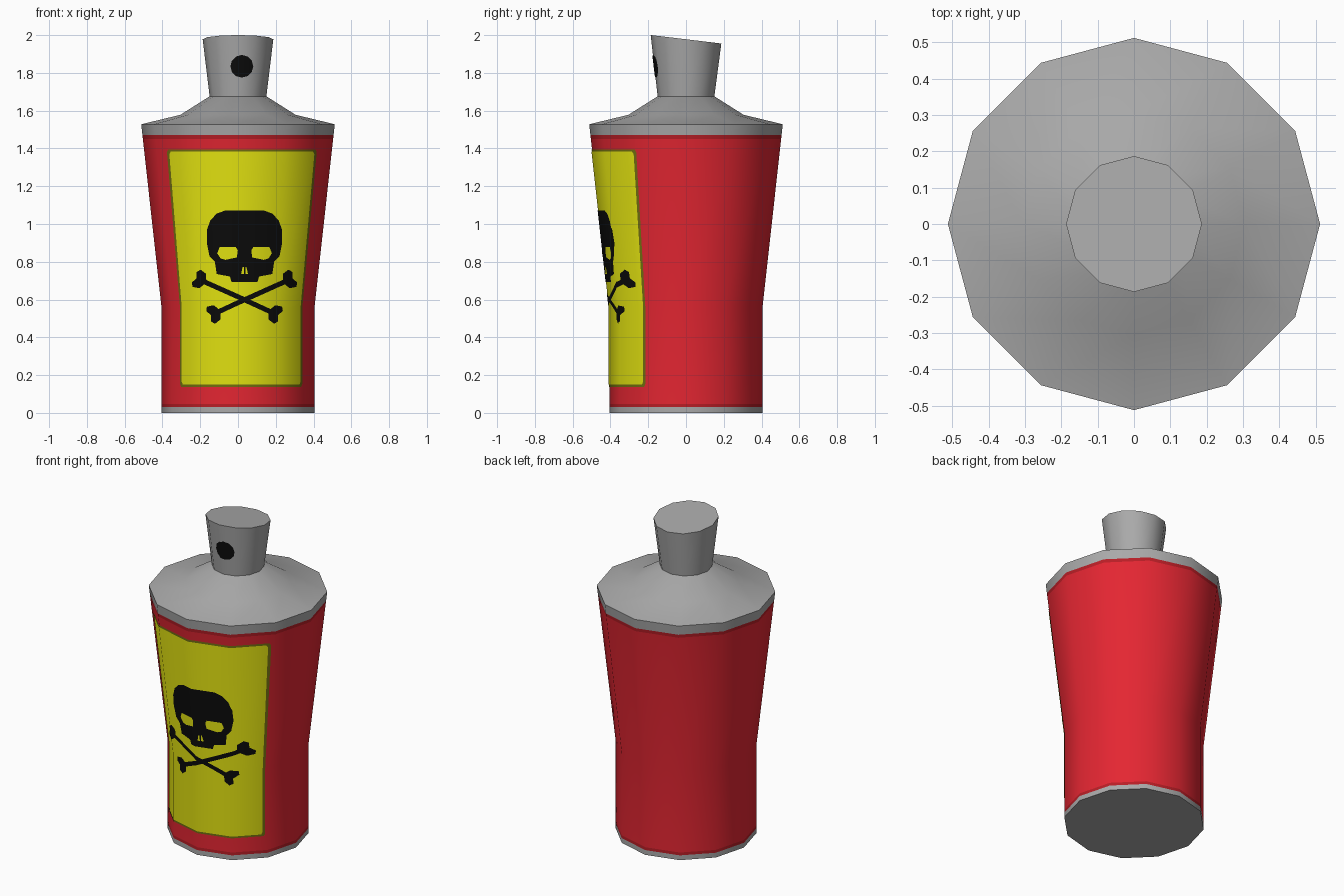
import bpy, bmesh, math
from mathutils import Vector

if "Cube" in bpy.data.objects:
    bpy.data.objects.remove(bpy.data.objects["Cube"])

SIDES = 12


def material(name, rgb):
    lin = [((c / 255 + 0.055) / 1.055) ** 2.4 if c > 10 else c / 255 / 12.92 for c in rgb]
    m = bpy.data.materials.new(name)
    m.diffuse_color = (*lin, 1)
    m.use_nodes = True
    m.node_tree.nodes["Principled BSDF"].inputs["Base Color"].default_value = m.diffuse_color
    return m


GREY = material("grey_metal", (170, 170, 170))
RED = material("red_paint", (228, 38, 50))
DARK_RED = material("dark_red_edge", (185, 30, 38))
YELLOW = material("yellow_label", (224, 224, 16))
OLIVE = material("olive_edge", (112, 108, 16))
BLACK = material("black_ink", (10, 10, 10))


def finish(name, bm, mats):
    me = bpy.data.meshes.new(name)
    bm.to_mesh(me)
    bm.free()
    for m in mats:
        me.materials.append(m)
    ob = bpy.data.objects.new(name, me)
    bpy.context.collection.objects.link(ob)
    return ob


def revolve(name, profile, mats, bands, tilt=0.0):
    """Rings of (radius, z) bridged into a capped shape; tilt slopes the last ring."""
    bm = bmesh.new()
    rings = []
    for i, (r, z) in enumerate(profile):
        k = tilt if i == len(profile) - 1 else 0
        ring = []
        for s in range(SIDES):
            a = 2 * math.pi * s / SIDES
            ring.append(bm.verts.new((r * math.cos(a), r * math.sin(a), z + k * r * math.sin(a))))
        rings.append(ring)
    for lo, hi, mat in zip(rings, rings[1:], bands):
        for s in range(SIDES):
            t = (s + 1) % SIDES
            bm.faces.new((lo[s], lo[t], hi[t], hi[s])).material_index = mat
    bm.faces.new(rings[0][::-1])
    bm.faces.new(rings[-1])
    bm.normal_update()
    for f in bm.faces:
        f.smooth = True
    for e in bm.edges:
        e.smooth = e.calc_face_angle(0) < math.radians(38)
    return finish(name, bm, mats)


# Can body with grey rims and shoulder
def can_r(z):
    return 0.405 + max(0, z - 0.56) * 0.111


body_z = [0, 0.03, 0.048, 0.56, 1.45, 1.47, 1.528]
profile = [(can_r(z), z) for z in body_z] + [(0.305, 1.578), (0.15, 1.676)]
revolve("can_body", profile, [GREY, RED, DARK_RED], [0, 2, 1, 1, 2, 0, 0, 0])


# Spray nozzle with sloping top
def nozzle_r(z):
    return 0.15 + (z - 1.676) * 0.122


revolve("spray_nozzle", [(0.15, 1.674), (0.187, 1.978)], [GREY], [0], tilt=-0.12)


def unit_y(u):
    """Front side of the unit twelve-sided outline at sideways position u."""
    us = [math.sin(math.radians(30 * k)) for k in range(-3, 4)]
    ys = [-math.cos(math.radians(30 * k)) for k in range(-3, 4)]
    for i in range(6):
        if u <= us[i + 1] or i == 5:
            t = (u - us[i]) / (us[i + 1] - us[i])
            return ys[i] + t * (ys[i + 1] - ys[i])


def decal(name, polys, mat, off, radius):
    """Thin plate: flat (x, z) outlines cut at the can's edges and wrapped on its front."""
    bm = bmesh.new()
    for poly in polys:
        bm.faces.new([bm.verts.new((x / radius(z), 0, z)) for x, z in poly])
    bm.normal_update()
    bmesh.ops.triangulate(bm, faces=bm.faces[:])
    cuts = [((u, 0, 0), (1, 0, 0)) for u in (-0.5, 0, 0.5)] + [((0, 0, 0.56), (0, 0, 1))]
    for co, no in cuts:
        bmesh.ops.bisect_plane(bm, geom=bm.verts[:] + bm.edges[:] + bm.faces[:],
                               plane_co=co, plane_no=no)
    for v in bm.verts:
        u, z = v.co.x, v.co.z
        r = radius(z) + off
        v.co = (u * r, unit_y(u) * r, z)
    bm.normal_update()
    for f in bm.faces:
        f.smooth = True
        if f.normal.y > 0:
            f.normal_flip()
    ob = finish(name, bm, [mat])
    # round normals so the plate shades like the can
    ob.data.normals_split_custom_set_from_vertices(
        [Vector((v.co.x, v.co.y, 0)).normalized() for v in ob.data.vertices])
    return ob


def label(inset):
    """Label outline with clipped corners, widening with the can."""
    l, r, b, t, c = -0.755 + inset * 2.2, 0.837 - inset * 2.2, 0.138 + inset, 1.395 - inset, 0.015
    pts = [(l + c, b), (r - c, b), (r, b + c), (r, t - c), (r - c, t), (l + c, t), (l, t - c), (l, b + c)]
    return [(u * can_r(z), z) for u, z in pts]


decal("label_edge", [label(0)], OLIVE, 0.002, can_r)
decal("label", [label(0.012)], YELLOW, 0.004, can_r)

# Skull: right half outline mirrored about its centre
CX = 0.034


def mirrored(half):
    return [(CX + x, z) for x, z in half] + [(CX - x, z) for x, z in reversed(half)]


skull = mirrored([(0.068, 0.693), (0.076, 0.722), (0.145, 0.735), (0.155, 0.80), (0.183, 0.83),
                  (0.197, 0.90), (0.196, 0.97), (0.178, 1.02), (0.145, 1.055), (0.10, 1.072)])
decal("skull", [skull], BLACK, 0.006, can_r)

eye = [(0.035, 0.86), (0.045, 0.877), (0.13, 0.877), (0.142, 0.845), (0.125, 0.818), (0.10, 0.81), (0.04, 0.823)]
nose = [(0.004, 0.735), (0.018, 0.735), (0.010, 0.772), (0.004, 0.772)]
holes = [[(CX + s * x, z) for x, z in p] for p in (eye, nose) for s in (1, -1)]
decal("skull_holes", holes, YELLOW, 0.008, can_r)


# Crossed bones with forked ends
def bone(a, b):
    a, b = Vector(a), Vector(b)
    d = (b - a).normalized()
    n = Vector((-d.y, d.x))
    end = [(0.055, 0.013), (0.04, 0.042), (0.005, 0.05), (-0.008, 0.03), (0.006, 0.0),
           (-0.008, -0.03), (0.005, -0.05), (0.04, -0.042), (0.055, -0.013)]
    return [tuple(a + d * t + n * s) for t, s in end] + [tuple(b - d * t - n * s) for t, s in end]


decal("crossed_bones", [bone((CX + s * 0.255, 0.715), (CX - s * 0.18, 0.515)) for s in (1, -1)],
      BLACK, 0.006, can_r)

# Spray hole
spot = [(0.02 + 0.06 * math.cos(math.pi * k / 6), 1.835 + 0.06 * math.sin(math.pi * k / 6)) for k in range(12)]
decal("spray_hole", [spot], BLACK, 0.002, nozzle_r)
